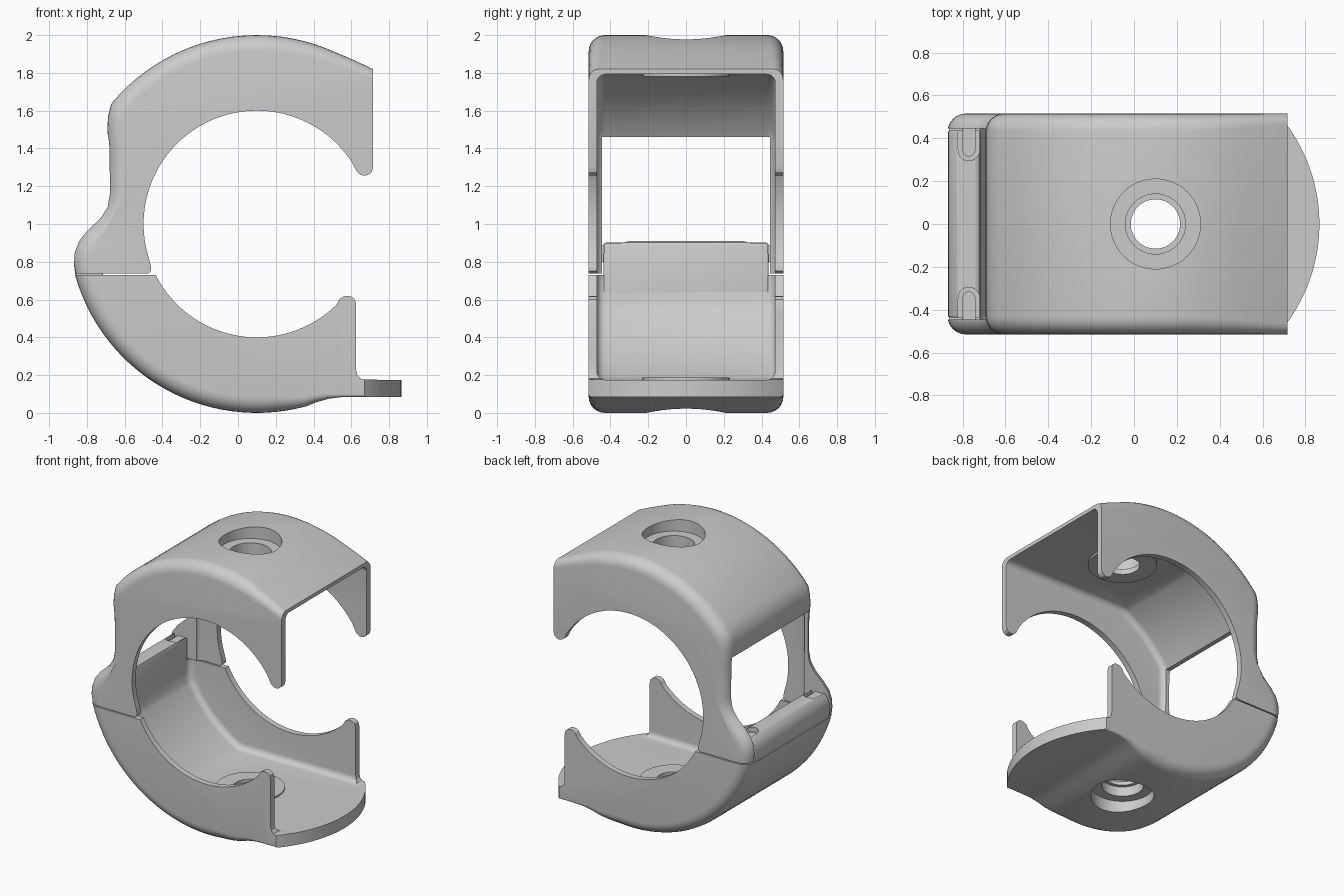
import bpy, bmesh, math
from mathutils import Vector

if "Cube" in bpy.data.objects:
    bpy.data.objects.remove(bpy.data.objects["Cube"])

grey = bpy.data.materials.new("mid grey")
grey.diffuse_color = (0.6, 0.6, 0.6, 1)
grey.use_nodes = True
grey.node_tree.nodes["Principled BSDF"].inputs["Base Color"].default_value = grey.diffuse_color


def arc(cx, cz, r, a0, a1, n):
    return [(cx + r * math.cos(math.radians(a0 + (a1 - a0) * i / n)),
             cz + r * math.sin(math.radians(a0 + (a1 - a0) * i / n))) for i in range(n + 1)]


def new_object(name, bm):
    bmesh.ops.recalc_face_normals(bm, faces=bm.faces)
    if bm.calc_volume(signed=True) < 0:
        bmesh.ops.reverse_faces(bm, faces=bm.faces)
    me = bpy.data.meshes.new(name)
    bm.to_mesh(me)
    bm.free()
    ob = bpy.data.objects.new(name, me)
    bpy.context.collection.objects.link(ob)
    me.materials.append(grey)
    return ob


def loft(name, rings):
    bm = bmesh.new()
    vs = [[bm.verts.new(p) for p in ring] for ring in rings]
    n = len(vs[0])
    for a, b in zip(vs, vs[1:]):
        for i in range(n):
            j = (i + 1) % n
            bm.faces.new((a[i], a[j], b[j], b[i]))
    bm.faces.new(vs[0])
    bm.faces.new(vs[-1])
    bmesh.ops.triangulate(bm, faces=bm.faces)
    return new_object(name, bm)


def prism_y(name, pts, half):
    return loft(name, [[(x, y, z) for x, z in pts] for y in (-half, half)])


def prism_z(name, pts, z0, z1):
    return loft(name, [[(x, y, z) for x, y in pts] for z in (z0, z1)])


def rounded_y(name, pts, half, r, weight=lambda x: 1.0, steps=6):
    """Counter-clockwise xz profile extruded along y, with filleted side edges."""
    n = len(pts)
    inward = []
    for i in range(n):
        p, q, s = (Vector(pts[k % n]) for k in (i - 1, i, i + 1))
        a, b = (q - p).normalized(), (s - q).normalized()
        na, nb = Vector((-a.y, a.x)), Vector((-b.y, b.x))
        inward.append((na + nb) / (1 + na.dot(nb)))
    rings = []
    angles = [math.pi / 2 * k / steps for k in range(steps + 1)]
    for side, seq in ((-1, angles[::-1]), (1, angles)):
        for t in seq:
            ring = []
            for (x, z), m in zip(pts, inward):
                rw = r * weight(x)
                d = rw * (1 - math.cos(t))
                ring.append((x + m.x * d, side * (half - rw * (1 - math.sin(t))), z + m.y * d))
            rings.append(ring)
    return loft(name, rings)


def boolean(ob, tool, op):
    """Apply a boolean with the first solver that gives a result."""
    mod = ob.modifiers.new("bool", 'BOOLEAN')
    mod.object, mod.operation = tool, op
    for solver in ('EXACT', 'MANIFOLD', 'FLOAT'):
        mod.solver = solver
        dg = bpy.context.evaluated_depsgraph_get()
        dg.update()
        if len(ob.evaluated_get(dg).data.polygons) > 0:
            break
    else:
        raise RuntimeError(f"empty: {ob.name} {op} {tool.name} "
                           f"{len(ob.data.polygons)} {len(tool.data.polygons)}")
    bpy.context.view_layer.objects.active = ob
    bpy.ops.object.modifier_apply(modifier=mod.name)
    bpy.data.objects.remove(tool)


def disc(r, z0, z1):
    return prism_z("disc", arc(0.1, 0, r, 0, 352.5, 47), z0, z1)


def box(x0, x1, y, z0, z1):
    return prism_y("box", [(x0, z0), (x1, z0), (x1, z1), (x0, z1)], y)


def finish(ob):
    bpy.ops.object.select_all(action='DESELECT')
    ob.select_set(True)
    bpy.context.view_layer.objects.active = ob
    bpy.ops.object.shade_smooth_by_angle(angle=math.radians(28))


# Upper shell: filleted body trimmed to its side outline
upper = rounded_y("upper_shell", arc(0.1, 1, 1, 65, 137, 20) + [
    (-0.672, 1.635), (-0.688, 1.57), (-0.692, 1.5), (-0.682, 1.4), (-0.68, 1.16),
    (-0.692, 1.09), (-0.73, 1.03), (-0.80, 0.965), (-0.843, 0.91), (-0.866, 0.85),
    (-0.87, 0.79), (-0.858, 0.72), (-0.83, 0.6), (1.2, 0.6), (1.2, 1.62),
    (0.715, 1.82), (0.62, 1.865)], 0.515, 0.085,
    lambda x: 1 - 0.4 * min(1, max(0, (x - 0.3) / 0.4)))
outline = [(-1, 0.738), (-0.475, 0.738), (-0.46, 0.75), (-0.46, 0.77)] + \
    arc(0.1, 1, 0.6, 199, 33.5, 44) + [
    (0.63, 1.275), (0.65, 1.26), (0.67, 1.256), (0.69, 1.26), (0.708, 1.275),
    (0.715, 1.30), (0.715, 2.2), (-1, 2.2)]
boolean(upper, prism_y("trim", outline, 0.7), 'INTERSECT')
# hollow with flat ceiling, rear window
cavity = [(1.2, 0.4), (1.2, 1.793)] + arc(0.1, 1, 0.885, 116.3, 148.5, 14) + [(-0.65, 0.4)]
boolean(upper, rounded_y("cavity", cavity, 0.472, 0.045), 'DIFFERENCE')
boolean(upper, box(-1, -0.6, 0.445, 0.6, 1.46), 'DIFFERENCE')
# bolt seat
boolean(upper, disc(0.23, 1.78, 1.86), 'UNION')
boolean(upper, disc(0.21, 1.91, 2.1), 'DIFFERENCE')
boolean(upper, disc(0.14, 1.82, 2.0), 'DIFFERENCE')
boolean(upper, disc(0.115, 1.6, 2.0), 'DIFFERENCE')
finish(upper)

# Lower shell with curved front tab
lower = rounded_y("lower_shell", arc(0.1, 1, 1, 183, 285, 32) + [
    (0.42, 0.058), (0.48, 0.075), (0.56, 0.085), (1.2, 0.085), (1.2, 0.95)], 0.515, 0.085,
    lambda x: 1 - 0.85 * min(1, max(0, (x - 0.2) / 0.35)))
outline = [(-1.1, 0.73)] + arc(0.1, 1, 0.6, 206.7, 314.5, 32) + [
    (0.54, 0.605), (0.56, 0.617), (0.58, 0.62), (0.602, 0.615), (0.619, 0.6),
    (0.625, 0.575), (0.625, 0.23), (0.632, 0.2), (0.648, 0.182), (0.675, 0.1755),
    (1.1, 0.1755), (1.1, -0.2), (-1.1, -0.2)]
boolean(lower, prism_y("trim", outline, 0.7), 'INTERSECT')
boolean(lower, prism_z("tab_trim", [(-1.2, -0.62)] + arc(0.085, 0, 0.78, -50, 50, 32)
                       + [(-1.2, 0.62)], -0.25, 1.5), 'INTERSECT')
cavity = arc(0.1, 1, 0.92, 207, 243.7, 16) + [(1.25, 0.175), (1.25, 1.2), (-0.72, 1.2)]
boolean(lower, rounded_y("cavity", cavity, 0.472, 0.045), 'DIFFERENCE')
boolean(lower, disc(0.23, 0.12, 0.187), 'UNION')
boolean(lower, disc(0.21, -0.1, 0.09), 'DIFFERENCE')
boolean(lower, disc(0.14, 0.05, 0.16), 'DIFFERENCE')
boolean(lower, disc(0.115, 0.0, 0.4), 'DIFFERENCE')
finish(lower)

# Hinge bar at the rear, with a slot at each end
bar = rounded_y("hinge_bar", [
    (-0.715, 0.64), (-0.715, 0.885), (-0.722, 0.902), (-0.74, 0.91), (-0.79, 0.91),
    (-0.825, 0.9), (-0.85, 0.875), (-0.866, 0.83), (-0.868, 0.78), (-0.86, 0.725),
    (-0.80, 0.64)], 0.437, 0.012, steps=3)
for s in (-1, 1):
    def slot(w, inner, end):
        c = inner + w
        return [(-0.77 + w, s * end)] + \
            [(x, s * y) for x, y in arc(-0.77, c, w, 0, -180, 10)] + [(-0.77 - w, s * end)]
    boolean(bar, prism_z("slot", slot(0.05, 0.295, 0.5), 0.84, 1.0), 'DIFFERENCE')
    # flexible strap joining bar and side wall
    strap = prism_z("hinge_strap", slot(0.03, 0.315, 0.48), 0.8, 0.885)
    finish(strap)
finish(bar)
